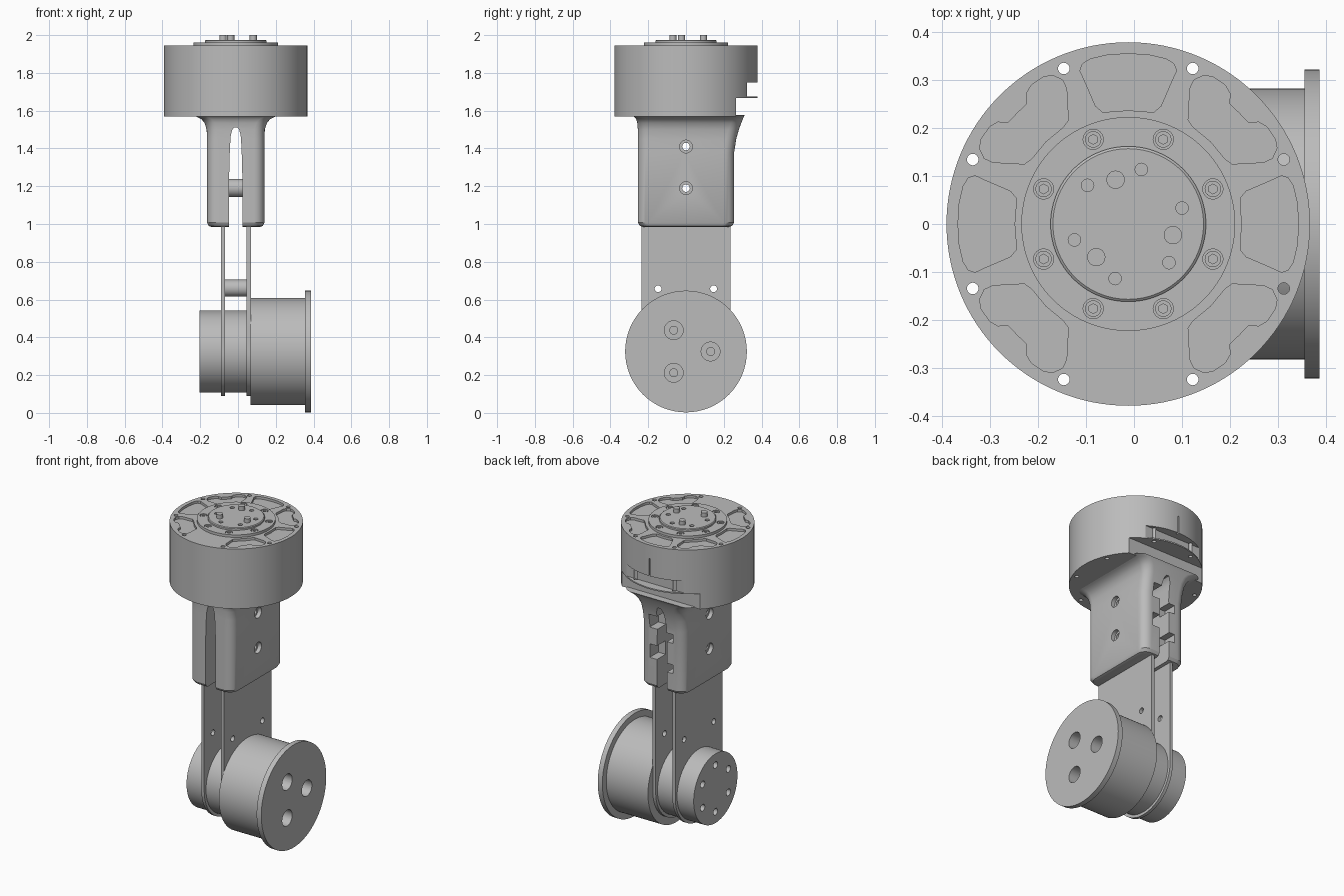
import bpy, bmesh, math
from math import cos, sin, radians, pi
from mathutils import Matrix, Vector

if "Cube" in bpy.data.objects:
    bpy.data.objects.remove(bpy.data.objects["Cube"], do_unlink=True)

grey = bpy.data.materials.new("machined_grey")
grey.use_nodes = True
grey.diffuse_color = (0.5, 0.5, 0.5, 1)
grey.node_tree.nodes["Principled BSDF"].inputs["Base Color"].default_value = (0.5, 0.5, 0.5, 1)

CX = -0.012       # centre line of head, neck and plates
AXLE = 0.325      # height of the lower axle
ROT = {"x": Matrix.Rotation(pi / 2, 4, "Y"), "z": Matrix.Identity(4)}


def add_cyl(bm, r, centre, depth, axis="z", segs=32, r2=None):
    bmesh.ops.create_cone(bm, cap_ends=True, segments=segs, radius1=r, radius2=r2 or r,
                          depth=depth, matrix=Matrix.Translation(centre) @ ROT[axis])


def add_box(bm, x, y, z):
    size = [b - a for a, b in (x, y, z)]
    mid = [(a + b) / 2 for a, b in (x, y, z)]
    bmesh.ops.create_cube(bm, size=1, matrix=Matrix.Translation(mid) @ Matrix.Diagonal((*size, 1)))


def add_prism(bm, points, offset):
    face = bm.faces.new([bm.verts.new(p) for p in points])
    ext = bmesh.ops.extrude_face_region(bm, geom=[face])
    bmesh.ops.translate(bm, vec=offset, verts=[v for v in ext["geom"] if isinstance(v, bmesh.types.BMVert)])


def make(name, build):
    bm = bmesh.new()
    build(bm)
    bmesh.ops.recalc_face_normals(bm, faces=bm.faces)
    mesh = bpy.data.meshes.new(name)
    bm.to_mesh(mesh)
    bm.free()
    mesh.materials.append(grey)
    obj = bpy.data.objects.new(name, mesh)
    bpy.context.collection.objects.link(obj)
    return obj


def select(obj):
    bpy.ops.object.select_all(action="DESELECT")
    obj.select_set(True)
    bpy.context.view_layer.objects.active = obj


def cut(obj, build):
    cutter = make("cutter", build)
    cutter.hide_render = True
    select(obj)
    mod = obj.modifiers.new("cut", "BOOLEAN")
    mod.operation, mod.solver, mod.object = "DIFFERENCE", "EXACT", cutter
    bpy.ops.object.modifier_apply(modifier=mod.name)
    bpy.data.objects.remove(cutter, do_unlink=True)


def smooth(obj):
    select(obj)
    bpy.ops.object.shade_smooth_by_angle(angle=radians(30))


def ring(r, count, start, z=0):
    for i in range(count):
        a = radians(start + i * 360 / count)
        yield Vector((CX + r * cos(a), r * sin(a), z))


def holes(r, spots, depth, axis="z", segs=24):
    def build(bm):
        for p in spots:
            add_cyl(bm, r, p, depth, axis, segs)
    return build


# Head: drum with cover pockets, rim holes and an opening at the back
head = make("head_drum", lambda bm: add_cyl(bm, 0.379, (CX, 0, 1.7575), 0.375, segs=128))


def pockets(bm):
    half = [(0, 0.355), (7, 0.355), (13, 0.353), (16, 0.347), (17.5, 0.335), (17, 0.315),
            (15.5, 0.255), (13, 0.24), (9, 0.237), (0, 0.237)]
    wavy = [(0, 0.327), (5, 0.328), (7, 0.345), (10, 0.353), (15, 0.354), (18, 0.348),
            (20.5, 0.33), (20.5, 0.31), (15, 0.25), (11, 0.243), (0, 0.243)]
    for k in range(7):
        mid = -45 + 45 * k
        shape = half if mid % 90 == 0 else wavy
        outline = shape + [(-a, r) for a, r in reversed(shape[1:-1])]
        add_prism(bm, [(CX + r * cos(radians(mid + a)), r * sin(radians(mid + a)), 1.93)
                       for a, r in outline], (0, 0, 0.05))


cut(head, pockets)
cut(head, holes(0.012, ring(0.351, 8, 22.5, 1.76), 0.5))
cut(head, lambda bm: add_box(bm, (-0.5, 0.5), (0.265, 0.5), (1.5, 1.668)))
cut(head, lambda bm: add_box(bm, (-0.5, 0.5), (0.323, 0.5), (1.676, 1.75)))
cut(head, lambda bm: add_box(bm, (CX - 0.005, CX + 0.005), (0.36, 0.5), (1.74, 1.86)))
smooth(head)

# Output ring and hub on top of the head
plate = make("output_ring", lambda bm: add_cyl(bm, 0.223, (CX, 0, 1.95), 0.022, segs=96))
cut(plate, holes(0.021, ring(0.191, 8, 22.5, 1.96), 0.024))
smooth(plate)
hub = make("output_hub", lambda bm: (add_cyl(bm, 0.162, (CX, 0, 1.963), 0.016, segs=96),
                                     add_cyl(bm, 0.162, (CX, 0, 1.973), 0.004, segs=96, r2=0.157)))
cut(hub, holes(0.028, ring(0.117, 3, 47, 1.975), 0.02))
cut(hub, holes(0.013, ring(0.117, 6, 16.5, 1.975), 0.02))
smooth(hub)


def bolt_set(name, r, spots, depth):
    spots = list(spots)
    bolts = make(name, holes(r, spots, depth))
    cut(bolts, holes(r * 0.6, [p + Vector((0, 0, depth / 2)) for p in spots], 0.012, segs=6))
    smooth(bolts)


bolt_set("ring_bolts", 0.017, ring(0.191, 8, 22.5, 1.952), 0.014)
bolt_set("hub_bolts", 0.022, ring(0.117, 3, 47, 1.966), 0.014)
smooth(make("hub_pins", holes(0.019, ring(0.096, 3, -14, 1.985), 0.03)))


# Neck: lofted rounded rectangles, flaring into the head
def neck_loft(bm):
    sections = [(0.985, 0.13, 0.228, 0.228), (0.99, 0.143, 0.244, 0.244), (1.008, 0.152, 0.255, 0.255),
                (1.38, 0.152, 0.255, 0.255), (1.45, 0.152, 0.255, 0.266), (1.5, 0.154, 0.255, 0.28),
                (1.535, 0.165, 0.258, 0.293), (1.555, 0.182, 0.264, 0.301), (1.567, 0.205, 0.273, 0.306),
                (1.576, 0.235, 0.285, 0.31)]
    rings, rad = [], 0.055
    for z, hx, front, back in sections:
        loop = []
        for k, (sx, sy) in enumerate([(1, 1), (-1, 1), (-1, -1), (1, -1)]):
            cy = back - rad if sy > 0 else rad - front
            for i in range(7):
                a = radians(90 * k + 15 * i)
                loop.append(bm.verts.new((CX + sx * (hx - rad) + rad * cos(a), cy + rad * sin(a), z)))
        rings.append(loop)
    for low, high in zip(rings, rings[1:]):
        for i in range(len(low)):
            j = (i + 1) % len(low)
            bm.faces.new((low[i], low[j], high[j], high[i]))
    bm.faces.new(rings[0])
    bm.faces.new(rings[-1])


def front_slot(bm):
    half = [(0.035, 0.9), (0.035, 1.25), (0.031, 1.4), (0.026, 1.47), (0.018, 1.5), (0.008, 1.512)]
    outline = half + [(-x, z) for x, z in reversed(half)]
    add_prism(bm, [(CX + x, -0.5, z) for x, z in outline], (0, 1, 0))


def back_windows(bm):
    for z in (1.17, 1.36):
        add_box(bm, (CX - 0.01, CX + 0.085), (0.17, 0.4), (z, z + 0.085))
        add_box(bm, (CX - 0.075, CX - 0.02), (0.17, 0.4), (z - 0.06, z - 0.005))


neck = make("neck", neck_loft)
cut(neck, front_slot)
cut(neck, back_windows)
bolt_spots = [(CX, 0, 1.19), (CX, 0, 1.41)]
cut(neck, holes(0.02, bolt_spots, 1, "x"))
for side in (-1, 1):
    cut(neck, holes(0.034, [(CX + side * 0.152, 0, z) for _, _, z in bolt_spots], 0.05, "x"))
smooth(neck)


# Spacers between the plates
neck_spacer = make("neck_spacer", lambda bm: add_cyl(bm, 0.048, (CX, 0, 1.19), 0.08, "x"))
cut(neck_spacer, holes(0.02, [(CX, 0, 1.19)], 1, "x"))
smooth(neck_spacer)
smooth(make("plate_spacer", lambda bm: add_cyl(bm, 0.045, (CX, 0, 0.66), 0.13, "x")))


# Two side plates with round lower ends
def side_plate(x0, x1):
    def build(bm):
        arc = [radians(180 + 180 * i / 40) for i in range(41)]
        pts = [(0.235 * cos(a), AXLE + 0.235 * sin(a)) for a in arc] + [(0.235, 1.0), (-0.235, 1.0)]
        add_prism(bm, [(x0, y, z) for y, z in pts], (x1 - x0, 0, 0))
    return build


for name, x0, x1 in (("right_plate", -0.09, -0.07), ("left_plate", 0.046, 0.068)):
    obj = make(name, side_plate(x0, x1))
    cut(obj, holes(0.018, [(CX, y, 0.657) for y in (-0.148, 0.146)], 1, "x"))
    smooth(obj)


# Lower joint: small drum on the right, large flanged drum on the left
def around_axle(r, count, start, x):
    return [(x, r * cos(a), AXLE + r * sin(a))
            for a in (radians(start + i * 360 / count) for i in range(count))]


small = make("small_drum", lambda bm: add_cyl(bm, 0.217, (-0.07, 0, AXLE), 0.27, "x", 96))
cut(small, holes(0.021, around_axle(0.147, 6, 30, -0.205), 0.12, "x"))
smooth(small)


def big_drum(bm):
    profile = [(0.066, 0), (0.066, 0.283), (0.355, 0.283), (0.355, 0.322), (0.387, 0.322), (0.387, 0)]
    verts = [bm.verts.new((x, 0, AXLE + r)) for x, r in profile]
    edges = [bm.edges.new(pair) for pair in zip(verts, verts[1:])]
    bmesh.ops.spin(bm, geom=verts + edges, cent=(0, 0, AXLE), axis=(1, 0, 0), angle=2 * pi, steps=112)
    bmesh.ops.remove_doubles(bm, verts=bm.verts, dist=0.0001)


big = make("flanged_drum", big_drum)
cut(big, holes(0.05, around_axle(0.13, 3, 0, 0.387), 0.2, "x"))
cut(big, holes(0.021, around_axle(0.13, 3, 0, 0.28), 0.1, "x"))
smooth(big)
